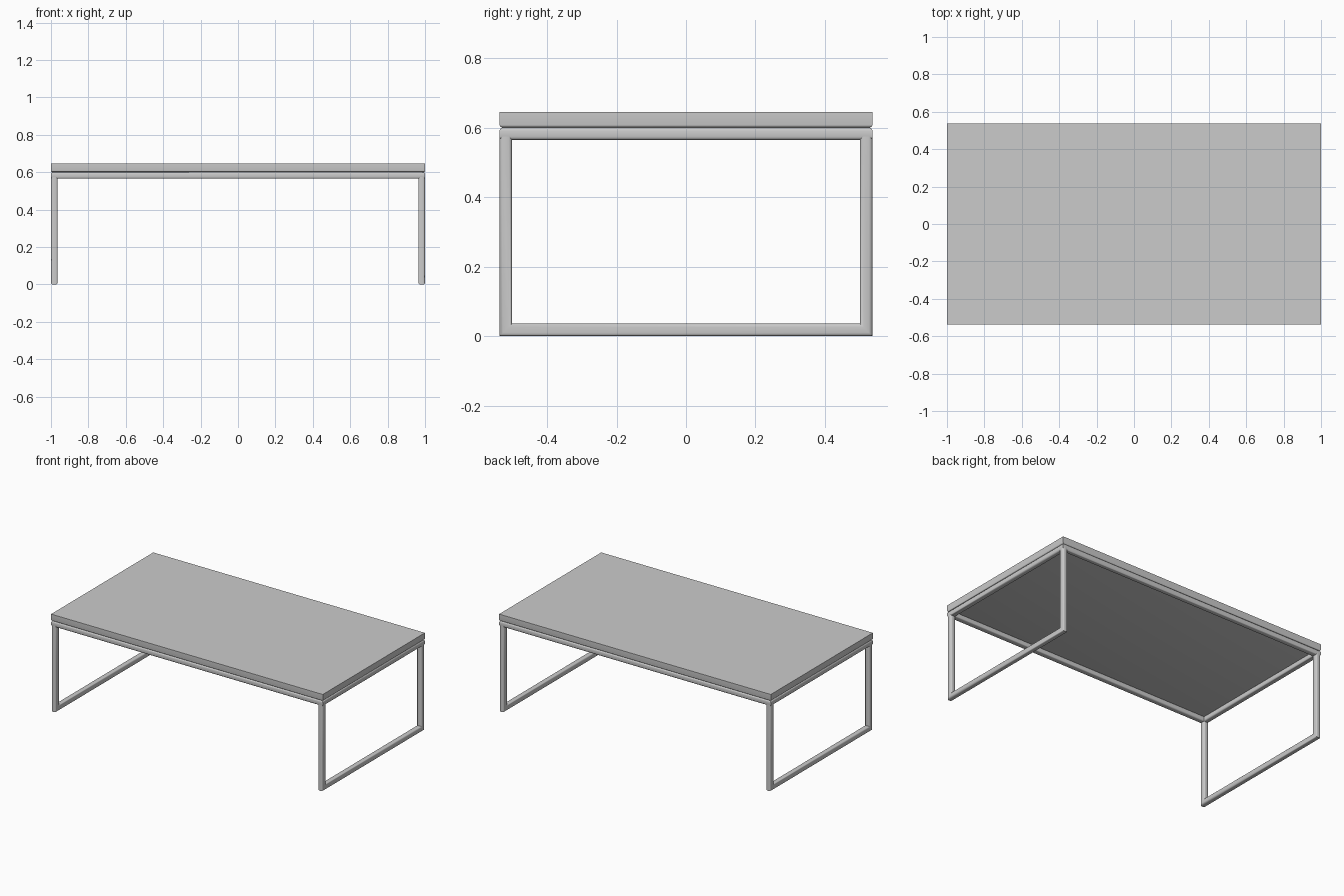
import bpy, bmesh, math
from mathutils import Vector

if "Cube" in bpy.data.objects:
    bpy.data.objects.remove(bpy.data.objects["Cube"])

X, Y = 1.0, 0.537          # half length and half depth
RAIL_TOP, TOP = 0.601, 0.646
T = 0.036                  # tube thickness
H = T / 2


def rounded_square(h, r, n=3):
    pts = []
    for k, (sx, sy) in enumerate([(1, 1), (-1, 1), (-1, -1), (1, -1)]):
        for i in range(n + 1):
            a = math.pi / 2 * (k + i / n)
            pts.append((sx * (h - r) + r * math.cos(a), sy * (h - r) + r * math.sin(a)))
    return pts


def finish(bm, name):
    bmesh.ops.recalc_face_normals(bm, faces=bm.faces)
    me = bpy.data.meshes.new(name)
    bm.to_mesh(me)
    bm.free()
    ob = bpy.data.objects.new(name, me)
    bpy.context.collection.objects.link(ob)
    bpy.ops.object.select_all(action='DESELECT')
    ob.select_set(True)
    bpy.context.view_layer.objects.active = ob
    bpy.ops.object.shade_smooth_by_angle(angle=math.radians(40))
    return ob


def mitred_tube(name, sections, normal, closed):
    """Sweep the tube profile; sections are (corner, outward mitre) pairs."""
    prof = rounded_square(H, 0.010)
    bm = bmesh.new()
    rings = [[bm.verts.new(Vector(c) + Vector(m) * u + Vector(normal) * v) for u, v in prof]
             for c, m in sections]
    n = len(prof)
    for i in range(len(rings) if closed else len(rings) - 1):
        a, b = rings[i], rings[(i + 1) % len(rings)]
        for j in range(n):
            k = (j + 1) % n
            bm.faces.new((a[j], a[k], b[k], b[j]))
    if not closed:
        bm.faces.new(rings[0])
        bm.faces.new(rings[-1])
    return finish(bm, name)


# Table top with softened lower edge
bm = bmesh.new()
bmesh.ops.create_cube(bm, size=1)
for v in bm.verts:
    v.co = (v.co.x * 2 * X, v.co.y * 2 * Y, RAIL_TOP + (v.co.z + 0.5) * (TOP - RAIL_TOP))
lower = [e for e in bm.edges if all(v.co.z < RAIL_TOP + 0.01 for v in e.verts)]
bmesh.ops.bevel(bm, geom=lower, offset=0.008, segments=3, profile=0.5, affect='EDGES')
finish(bm, "table_top")

# Rail frame under the top
zr = RAIL_TOP - H
corners = [(1, 1), (-1, 1), (-1, -1), (1, -1)]
mitred_tube("rail_frame",
            [((sx * (X - H), sy * (Y - H), zr), (sx, sy, 0)) for sx, sy in corners],
            (0, 0, 1), True)

# U-shaped leg loop at each end
for side, s in (("left", -1), ("right", 1)):
    x, y = s * (X - H), Y - H
    mitred_tube(side + "_leg_loop",
                [((x, -y, zr), (0, -1, 0)), ((x, -y, H), (0, -1, -1)),
                 ((x, y, H), (0, 1, -1)), ((x, y, zr), (0, 1, 0))],
                (1, 0, 0), False)
